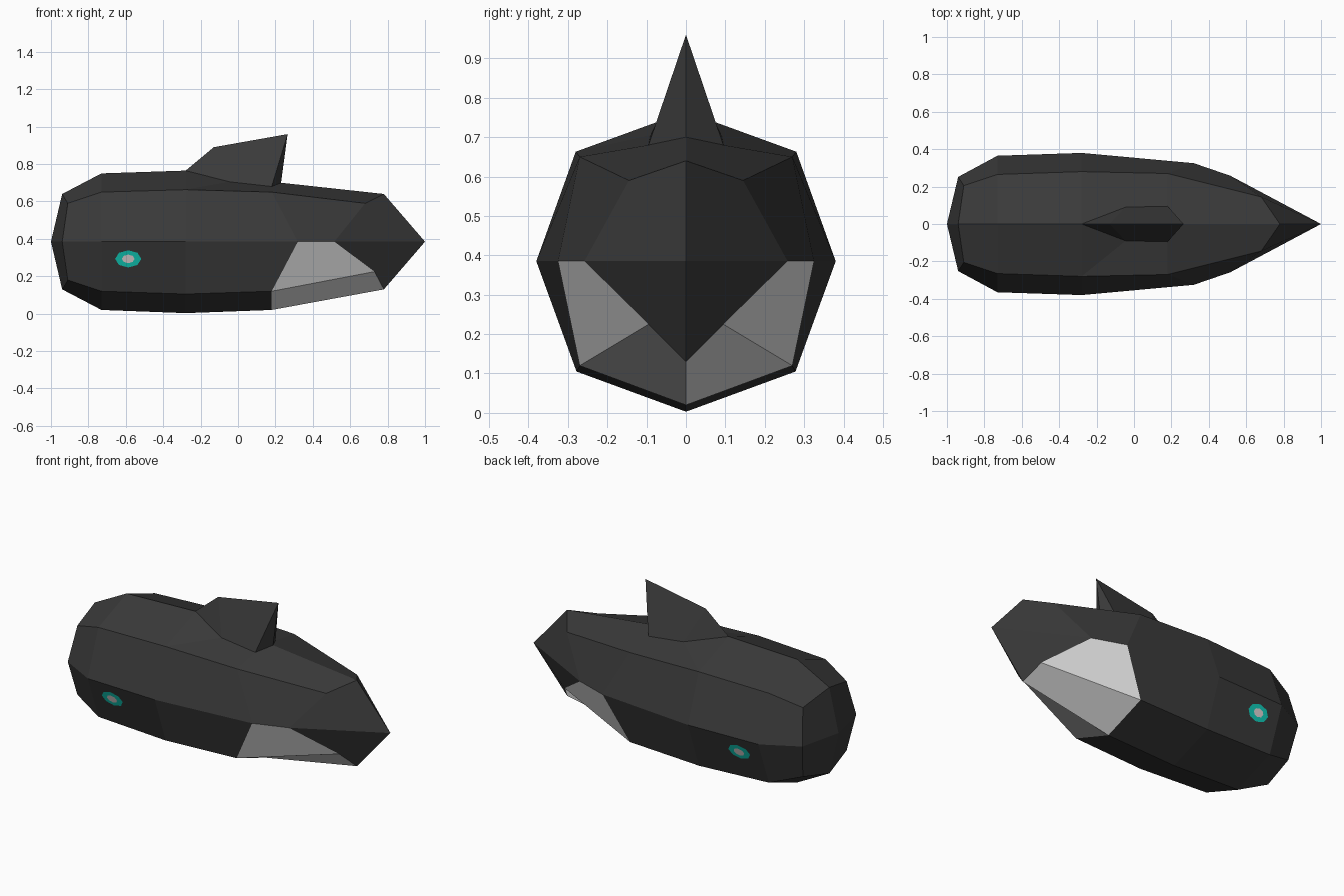
import bpy, bmesh, math
from mathutils import Vector

if "Cube" in bpy.data.objects:
    bpy.data.objects.remove(bpy.data.objects["Cube"])


def material(name, rgb):
    m = bpy.data.materials.new(name)
    m.diffuse_color = (*rgb, 1)
    m.use_nodes = True
    m.node_tree.nodes["Principled BSDF"].inputs["Base Color"].default_value = m.diffuse_color
    return m


SKIN = material("charcoal skin", (0.042, 0.042, 0.042))
WHITE = material("pale belly", (0.80, 0.80, 0.80))
TEAL = material("teal eye", (0.006, 0.64, 0.52))
PUPIL = material("pale pupil", (0.80, 0.72, 0.72))


def build(name, half_faces, mats):
    """Make an object from (points, material index) faces of the +y half, mirrored in y."""
    bm = bmesh.new()
    for side in (1, -1):
        for pts, mat in half_faces:
            f = bm.faces.new([bm.verts.new((x, y * side, z)) for x, y, z in pts])
            f.material_index = mat
    bmesh.ops.remove_doubles(bm, verts=bm.verts, dist=0.0005)
    bmesh.ops.recalc_face_normals(bm, faces=bm.faces)
    bm.normal_update()
    if name.startswith("eye"):
        for f in bm.faces:
            if f.normal.y * f.calc_center_median().y < 0:
                f.normal_flip()
    me = bpy.data.meshes.new(name)
    bm.to_mesh(me)
    bm.free()
    for m in mats:
        me.materials.append(m)
    ob = bpy.data.objects.new(name, me)
    bpy.context.collection.objects.link(ob)
    return ob


# Half cross-sections from nose to tail: bottom, lower corner, side, upper corner, top
stations = [
    [(-.94, 0, .13), (-.91, .205, .18), (-.94, .252, .385), (-.91, .205, .59), (-.94, 0, .64)],
    [(-.73, 0, .02), (-.73, .265, .12), (-.73, .365, .385), (-.73, .265, .65), (-.73, 0, .75)],
    [(-.28, 0, .003), (-.28, .278, .105), (-.28, .38, .385), (-.28, .28, .663), (-.28, 0, .765)],
    [(.18, 0, .02), (.18, .27, .12), (.32, .325, .385), (.18, .27, .65), (.23, 0, .70)],
    [(.78, 0, .13), (.73, .095, .225), (.515, .258, .385), (.68, .145, .59), (.78, 0, .64)],
]
nose, tail = (-1, 0, .385), (1, 0, .385)
# Fin base corners, shared by the body and the fin
fin_mid, fin_rear = (-.045, .09, .705), (.18, .095, .68)

# Body: strips between the sections, pale on the lower rear panels
faces = []
for i in range(4):
    a, b = stations[i], stations[i + 1]
    for k in range(4):
        pts = [a[k], b[k], b[k + 1], a[k + 1]]
        if k == 3 and i == 2:        # around the fin base
            faces.append(([a[3], fin_mid, a[4]], 0))
            faces.append(([a[3], b[3], fin_rear, fin_mid], 0))
            continue
        if k == 3 and i == 3:        # back behind the fin
            pts.append(fin_rear)
        faces.append((pts, 1 if i == 3 and k < 2 else 0))
# Body: nose and tail caps, two quads per side each
for ring, tip in ((stations[0], nose), (stations[4], tail)):
    for k in (0, 2):
        faces.append(([tip, ring[k], ring[k + 1], ring[k + 2]], 0))
build("body", faces, [SKIN, WHITE])

# Dorsal fin
front, rear = stations[2][4], stations[3][4]
crest, tip = (-.13, 0, .89), (.265, 0, .96)
build("dorsal_fin", [([front, crest, fin_mid], 0),
                     ([crest, tip, fin_rear, fin_mid], 0),
                     ([tip, rear, fin_rear], 0)], [SKIN])


# Eyes: thin octagonal plates lying on the sloping flank
def eye_plate(rx, rz, lift):
    pts = []
    for n in range(8):
        t = n * math.tau / 8
        x, z = -.587 + rx * math.cos(t), .293 + rz * math.sin(t)
        pts.append((x, .37 + .033 * (x + .59) - .378 * (.385 - z) + lift, z))
    return pts


build("eye_iris", [(eye_plate(.07, .046, .004), 0)], [TEAL])
build("eye_pupil", [(eye_plate(.034, .023, .007), 0)], [PUPIL])
